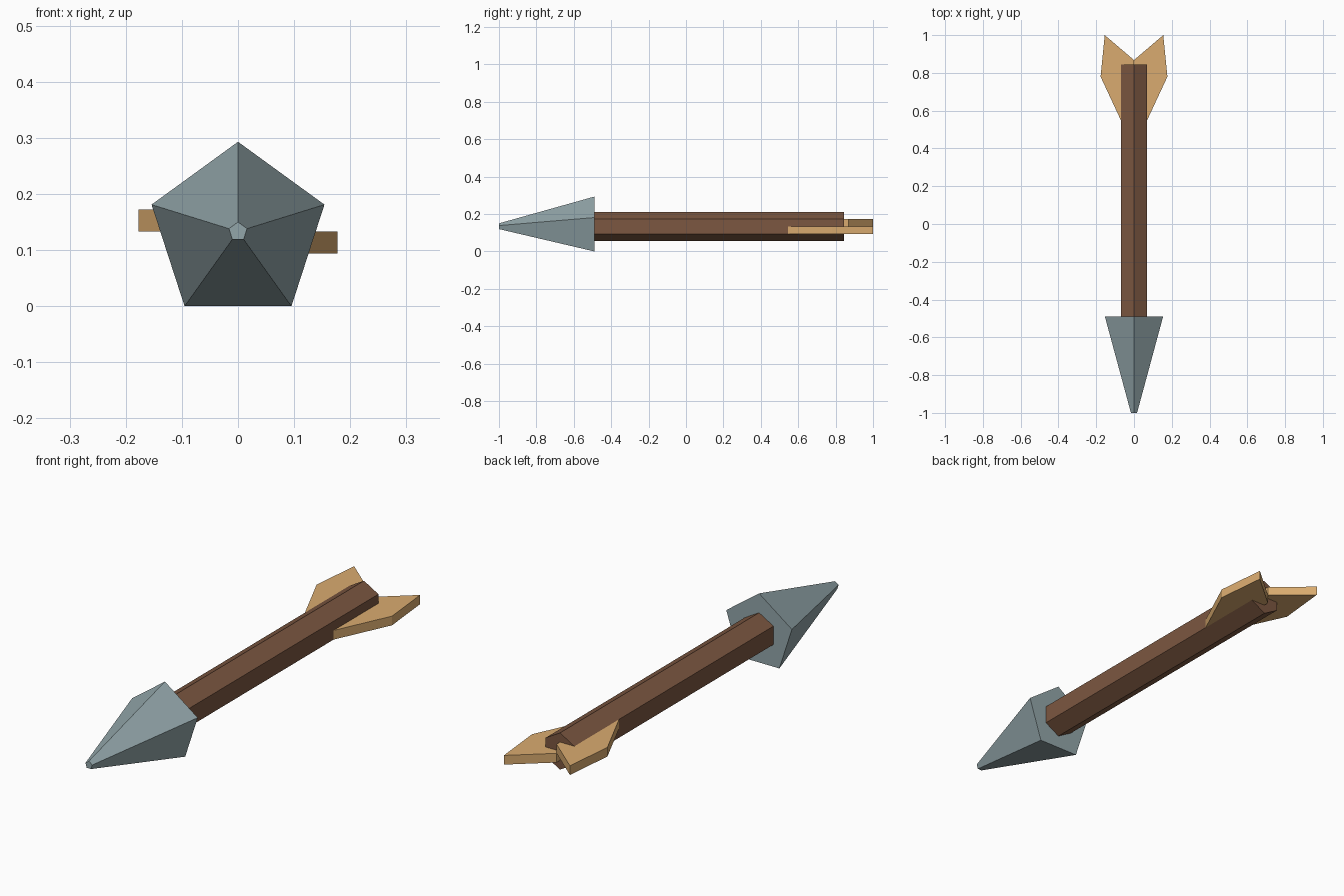
import bpy
import bmesh
from math import sin, cos, tau

default = bpy.data.objects.get("Cube")
if default:
    bpy.data.objects.remove(default, do_unlink=True)


def material(name, rgb):
    mat = bpy.data.materials.new(name)
    mat.use_nodes = True
    mat.diffuse_color = (*rgb, 1)
    mat.node_tree.nodes["Principled BSDF"].inputs["Base Color"].default_value = (*rgb, 1)
    return mat


def ring(sides, radius, y, z):
    """Regular polygon facing along y, with one corner straight up."""
    angles = [tau * i / sides for i in range(sides)]
    return [(radius * sin(a), y, z + radius * cos(a)) for a in angles]


def loft(name, start, end, mat):
    """Closed solid between two matching outlines."""
    bm = bmesh.new()
    a = [bm.verts.new(p) for p in start]
    b = [bm.verts.new(p) for p in end]
    bm.faces.new(a)
    bm.faces.new(b[::-1])
    for i in range(len(a)):
        j = (i + 1) % len(a)
        bm.faces.new((a[j], a[i], b[i], b[j]))
    bmesh.ops.recalc_face_normals(bm, faces=bm.faces)
    mesh = bpy.data.meshes.new(name)
    bm.to_mesh(mesh)
    bm.free()
    mesh.materials.append(mat)
    obj = bpy.data.objects.new(name, mesh)
    bpy.context.collection.objects.link(obj)
    return obj


steel = material("grey steel", (0.29, 0.38, 0.40))
wood = material("brown wood", (0.20, 0.095, 0.052))
feather = material("tan feather", (0.70, 0.41, 0.16))

# Five-sided blunt head
loft("arrow_head", ring(5, 0.162, -0.49, 0.131), ring(5, 0.017, -1.0, 0.133), steel)

# Six-sided shaft
mid = 0.133
loft("shaft", ring(6, 0.078, -0.49, mid), ring(6, 0.078, 0.845, mid), wood)

# Two flat fins, one just below and one just above the shaft's centre
outline = [(0, 0.40), (0.177, 0.78), (0.155, 1.0), (0, 0.868)]
for name, side in (("left_fin", 1), ("right_fin", -1)):
    loft(name,
         [(side * x, y, mid) for x, y in outline],
         [(side * x, y, mid - side * 0.039) for x, y in outline],
         feather)
